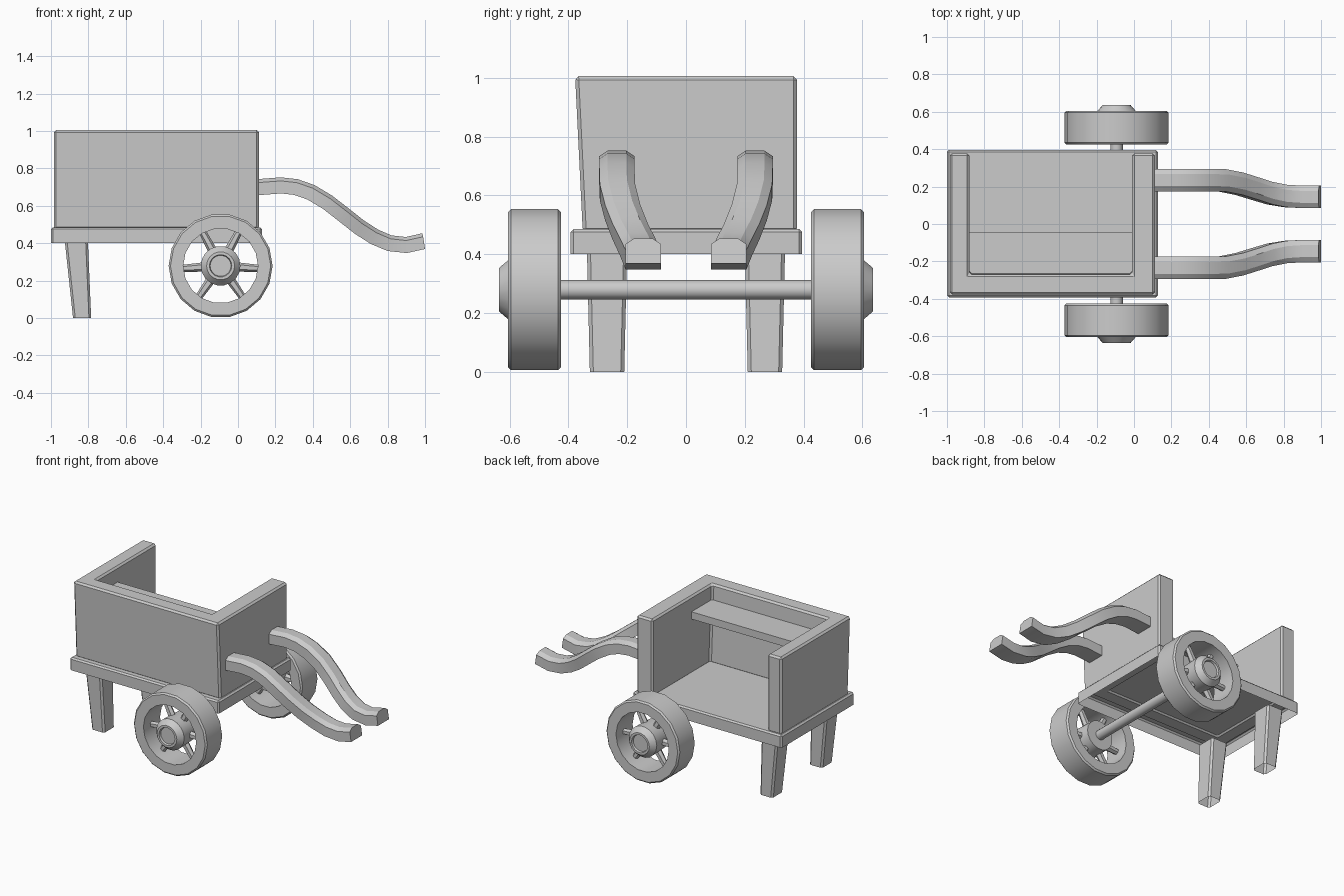
import bpy, bmesh
from math import radians, sin, cos, pi
from mathutils import Matrix, Vector

cube = bpy.data.objects.get("Cube")
if cube:
    bpy.data.objects.remove(cube)

GREY = (0.6, 0.6, 0.6, 1)
grey = bpy.data.materials.new("plain_grey")
grey.use_nodes = True
grey.diffuse_color = GREY
grey.node_tree.nodes["Principled BSDF"].inputs["Base Color"].default_value = GREY


def finish(bm, name, angle=30):
    bmesh.ops.recalc_face_normals(bm, faces=bm.faces)
    mesh = bpy.data.meshes.new(name)
    bm.to_mesh(mesh)
    bm.free()
    mesh.materials.append(grey)
    ob = bpy.data.objects.new(name, mesh)
    bpy.context.collection.objects.link(ob)
    bpy.ops.object.select_all(action="DESELECT")
    ob.select_set(True)
    bpy.context.view_layer.objects.active = ob
    bpy.ops.object.shade_smooth_by_angle(angle=radians(angle))
    return ob


def prism(outline, z0, z1):
    """Extrude a plan outline between two heights."""
    bm = bmesh.new()
    face = bm.faces.new([bm.verts.new((x, y, z0)) for x, y in outline])
    new = bmesh.ops.extrude_face_region(bm, geom=[face])["geom"]
    for v in new:
        if isinstance(v, bmesh.types.BMVert):
            v.co.z = z1
    bmesh.ops.recalc_face_normals(bm, faces=bm.faces)
    return bm


def rect(x0, x1, y0, y1):
    return [(x0, y0), (x1, y0), (x1, y1), (x0, y1)]


def soften(bm, width):
    bmesh.ops.bevel(bm, geom=bm.edges[:], offset=width, segments=1, affect="EDGES")


def open_bottom(bm, z):
    """Leave the underside hollow."""
    low = [f for f in bm.faces if all(v.co.z < z for v in f.verts)]
    bmesh.ops.delete(bm, geom=low, context="FACES")


def lathe(name, profile, centre, closed, sides=18):
    """Turn a (radius, y) profile around the axle line."""
    bm = bmesh.new()
    vs = [bm.verts.new((r, y, 0)) for r, y in profile]
    es = [bm.edges.new(p) for p in zip(vs, vs[1:])]
    if closed:
        es.append(bm.edges.new((vs[-1], vs[0])))
    bmesh.ops.spin(bm, geom=vs + es, cent=(0, 0, 0), axis=(0, 1, 0),
                   angle=2 * pi, steps=sides)
    bmesh.ops.remove_doubles(bm, verts=bm.verts, dist=1e-4)
    bmesh.ops.translate(bm, verts=bm.verts, vec=centre)
    return finish(bm, name, 35)


# Bed: bevelled tray, hollow underneath
bm = prism(rect(-1, 0.128, -0.392, 0.395), 0.39, 0.485)
soften(bm, 0.01)
open_bottom(bm, 0.401)
finish(bm, "bed")

# Three walls in one U, open at the back, front leaning outward
bm = prism([(-0.985, -0.377), (0.112, -0.377), (0.112, 0.377), (-0.01, 0.377),
            (-0.01, -0.27), (-0.88, -0.27), (-0.88, 0.377), (-0.985, 0.377)], 0.475, 1.005)
for v in bm.verts:
    if v.co.z < 0.5 and v.co.y < 0:
        v.co.y += 0.026
soften(bm, 0.012)
finish(bm, "walls")

# Shelf along the front wall
finish(prism(rect(-0.89, 0, -0.29, -0.045), 0.85, 0.9), "shelf")

# Raked, tapering legs
for side, label in ((1, "left"), (-1, "right")):
    bm = prism(rect(-0.882, -0.785, side * 0.21, side * 0.327), 0, 0.42)
    for v in bm.verts:
        if v.co.z > 0.2:
            v.co.x = -0.927 if v.co.x < -0.83 else -0.803
            v.co.y = side * (0.2 if abs(v.co.y) < 0.27 else 0.337)
    bmesh.ops.bevel(bm, geom=[e for e in bm.edges if abs(e.verts[0].co.z - e.verts[1].co.z) > 0.2],
                    offset=0.012, segments=1, affect="EDGES")
    open_bottom(bm, 0.01)
    finish(bm, "leg_" + label)

# Axle and wheels
HUB = Vector((-0.093, 0, 0.279))
lathe("axle", [(0, -0.5), (0.033, -0.5), (0.033, 0.5), (0, 0.5)], HUB, False, 12)
rim = [(0.2, 0.425), (0.268, 0.425), (0.278, 0.435), (0.278, 0.595), (0.268, 0.605), (0.2, 0.605)]
hub = [(0, 0.44), (0.1, 0.44), (0.106, 0.6), (0.075, 0.636), (0.06, 0.636), (0.056, 0.622), (0, 0.622)]
for side, label in ((1, "left"), (-1, "right")):
    lathe("wheel_rim_" + label, [(r, side * y) for r, y in rim], HUB, True)
    lathe("wheel_hub_" + label, [(r, side * y) for r, y in hub], HUB, False)
    bm = bmesh.new()
    for a in (62, -4, -55, 118, 184, 235):
        d = Vector((cos(radians(a)), 0, sin(radians(a))))
        place = Matrix.Translation(HUB + d * 0.148 + Vector((0, side * 0.515, 0)))
        bmesh.ops.create_cone(bm, cap_ends=True, segments=6, radius1=0.025, radius2=0.019, depth=0.125,
                              matrix=place @ d.to_track_quat("Z", "Y").to_matrix().to_4x4())
    finish(bm, "wheel_spokes_" + label)

# Curved pull handles: chamfered section swept along a path
path = [Vector(p) for p in (
    (0.1, 0.235, 0.699), (0.23, 0.235, 0.709), (0.31, 0.235, 0.7), (0.39, 0.235, 0.672),
    (0.48, 0.233, 0.618), (0.57, 0.215, 0.548), (0.65, 0.19, 0.485), (0.73, 0.165, 0.434),
    (0.81, 0.15, 0.4), (0.9, 0.145, 0.39), (0.995, 0.145, 0.411))]
section = [(-0.06, -0.043), (0.06, -0.043), (0.06, 0.024), (0.032, 0.043), (-0.032, 0.043), (-0.06, 0.024)]
for side, label in ((1, "left"), (-1, "right")):
    bm = bmesh.new()
    rings = []
    for i, p in enumerate(path):
        t = path[min(i + 1, len(path) - 1)] - path[max(i - 1, 0)]
        up = Vector((-t.z, 0, t.x)).normalized()
        ring = []
        for w, h in section:
            q = p + Vector((0, w, 0)) + up * h
            ring.append(bm.verts.new((min(q.x, 1.0), side * q.y, q.z)))
        rings.append(ring)
    for a, b in zip(rings, rings[1:]):
        for k in range(len(section)):
            j = (k + 1) % len(section)
            bm.faces.new((a[k], a[j], b[j], b[k]))
    bm.faces.new(rings[0])
    bm.faces.new(rings[-1])
    finish(bm, "handle_" + label, 25)
